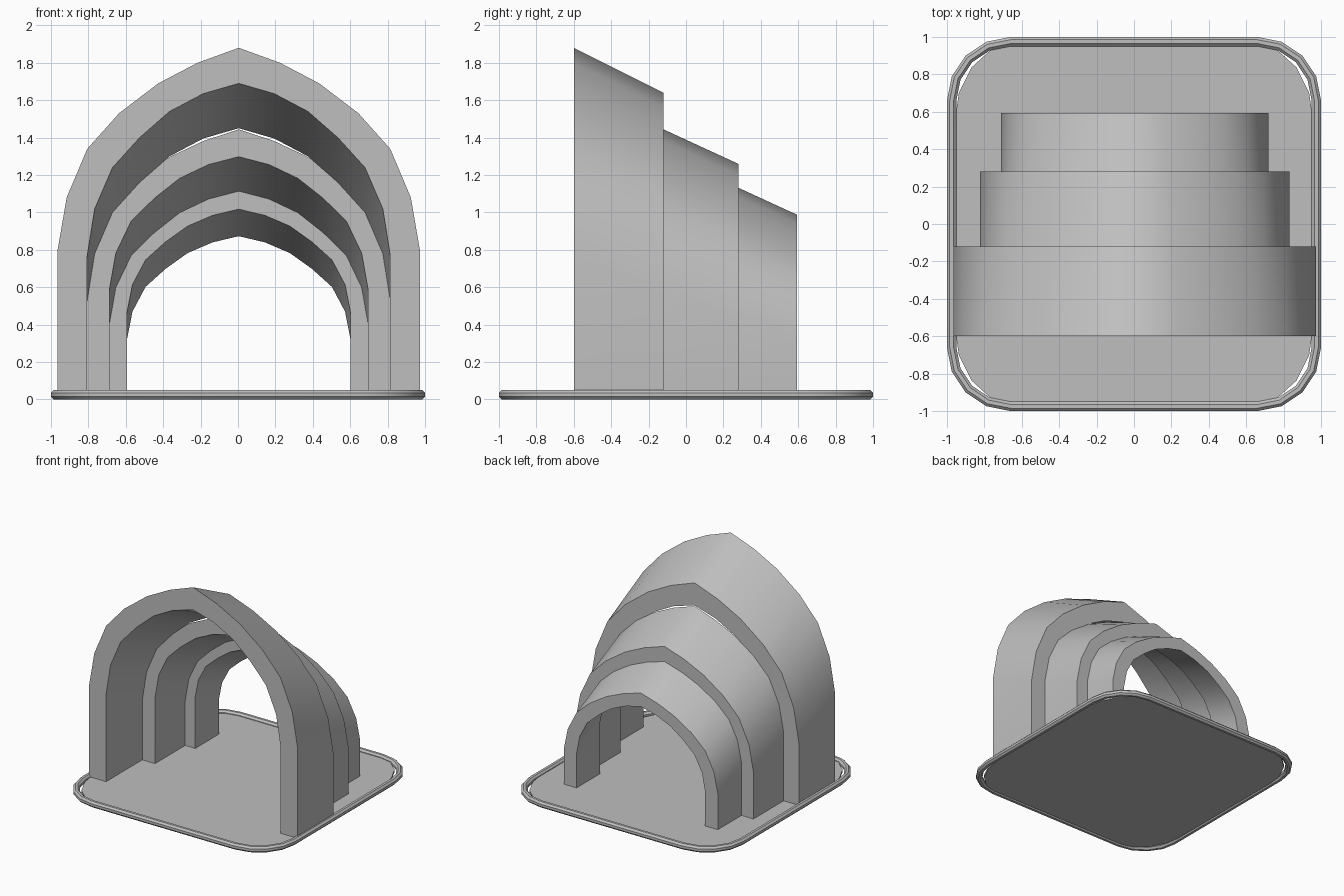
import bpy, bmesh, math

cube = bpy.data.objects.get("Cube")
if cube:
    bpy.data.objects.remove(cube, do_unlink=True)

# One plain grey for everything
grey = bpy.data.materials.new("plain_grey")
grey.use_nodes = True
colour = (0.52, 0.52, 0.52, 1)
grey.diffuse_color = colour
grey.node_tree.nodes["Principled BSDF"].inputs["Base Color"].default_value = colour

FLOOR_Z = 0.01


def finish(name, bm, angle):
    bmesh.ops.recalc_face_normals(bm, faces=bm.faces)
    mesh = bpy.data.meshes.new(name)
    bm.to_mesh(mesh)
    bm.free()
    obj = bpy.data.objects.new(name, mesh)
    bpy.context.collection.objects.link(obj)
    mesh.materials.append(grey)
    bpy.ops.object.select_all(action='DESELECT')
    obj.select_set(True)
    bpy.context.view_layer.objects.active = obj
    bpy.ops.object.shade_smooth_by_angle(angle=math.radians(angle))
    return obj


def rounded_rectangle(size, rx, ry, steps=4):
    """Outline points, counter-clockwise, of a square with elliptical corners."""
    pts = []
    for quarter, (sx, sy) in enumerate([(1, 1), (-1, 1), (-1, -1), (1, -1)]):
        for i in range(steps + 1):
            a = math.radians(90 * (quarter + i / steps))
            pts.append((sx * (size - rx) + rx * math.cos(a),
                        sy * (size - ry) + ry * math.sin(a)))
    return pts


def bridge(bm, a, b, closed=True):
    n = len(a)
    for i in range(n if closed else n - 1):
        j = (i + 1) % n
        bm.faces.new((a[i], a[j], b[j], b[i]))


# Floor panel
bm = bmesh.new()
outline = rounded_rectangle(0.96, 0.31, 0.42)
low, high = [[bm.verts.new((x, y, z)) for x, y in outline] for z in (FLOOR_Z, 0.03)]
bridge(bm, low, high)
bm.faces.new(low[::-1])
bm.faces.new(high)
finish("floor_panel", bm, 30)

# Raised rim: an eight-sided tube around the floor
bm = bmesh.new()
rings = []
for i in range(8):
    a = math.radians(45 * i + 22.5)
    r = 0.025 / math.cos(math.radians(22.5))
    off, z = r * math.cos(a), 0.025 + r * math.sin(a)
    pts = rounded_rectangle(0.975 + off, 0.315 + off, 0.315 + off)
    rings.append([bm.verts.new((x, y, z)) for x, y in pts])
for i in range(8):
    bridge(bm, rings[i], rings[(i + 1) % 8])
finish("floor_rim", bm, 30)

# Half profiles of the pointed arch, from spring line to peak
OUTER = [(0.97, 0.79), (0.92, 1.08), (0.81, 1.34), (0.64, 1.53),
         (0.43, 1.69), (0.22, 1.80), (0, 1.88)]
INNER = [(0.81, 0.77), (0.77, 1.02), (0.675, 1.24), (0.53, 1.40),
         (0.37, 1.54), (0.19, 1.635), (0, 1.69)]


def full_profile(half, sx, sz, drop):
    right = [(x * sx, (z - drop) * sz) for x, z in half]
    left = [(-x, z) for x, z in right[-2::-1]]
    foot = right[0][0]
    return [(foot, FLOOR_Z)] + right + left + [(-foot, FLOOR_Z)]


def arch(name, front, back, sx, sz):
    """Arch whose crown slopes down from front to back."""
    bm = bmesh.new()
    loops = []
    for half in (OUTER, INNER):
        for y, drop in ((front, 0), (back, 0.24)):
            loops.append([bm.verts.new((x + 0.004, y, z))
                          for x, z in full_profile(half, sx, sz, drop)])
    of, ob, nf, nb = loops
    for a, b in ((of, ob), (ob, nb), (nb, nf), (nf, of)):
        bridge(bm, a, b, closed=False)
    for end in (0, -1):
        bm.faces.new((of[end], ob[end], nb[end], nf[end]))
    finish(name, bm, 45)


# Three nested arches stepping down to the back
arch("large_arch", -0.60, -0.12, 1, 1)
arch("middle_arch", -0.12, 0.28, 0.853, 0.768)
arch("small_arch", 0.28, 0.594, 0.738, 0.602)
